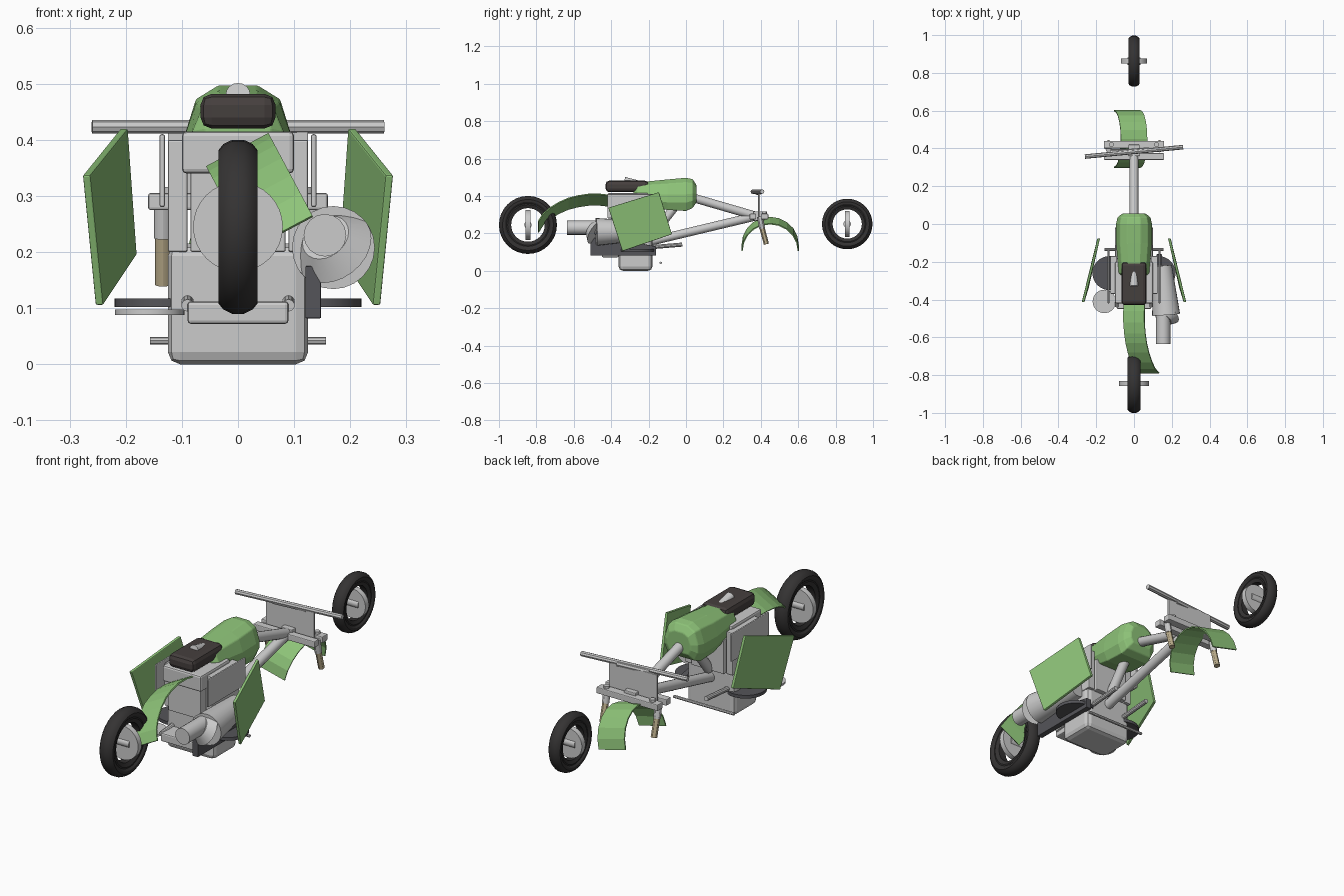
import bpy, bmesh, math
from mathutils import Vector, Matrix

if "Cube" in bpy.data.objects:
    bpy.data.objects.remove(bpy.data.objects["Cube"])


def material(name, r, g, b):
    m = bpy.data.materials.new(name)
    m.diffuse_color = (r, g, b, 1)
    m.use_nodes = True
    m.node_tree.nodes["Principled BSDF"].inputs["Base Color"].default_value = m.diffuse_color
    return m


GREEN = material("green_paint", 0.27, 0.55, 0.19)
DARK = material("dark_rubber", 0.035, 0.033, 0.033)
SEAT = material("seat_leather", 0.06, 0.05, 0.048)
SOOT = material("dark_metal", 0.09, 0.09, 0.1)
GOLD = material("fork_gold", 0.5, 0.42, 0.26)


def finish(name, bm, mat=None, smooth=True, bevel=0, thick=0, segments=2):
    bmesh.ops.recalc_face_normals(bm, faces=bm.faces)
    me = bpy.data.meshes.new(name)
    bm.to_mesh(me)
    bm.free()
    ob = bpy.data.objects.new(name, me)
    bpy.context.collection.objects.link(ob)
    if mat:
        me.materials.append(mat)
    if thick:
        s = ob.modifiers.new("thickness", 'SOLIDIFY')
        s.thickness, s.offset = thick, 0
    if bevel:
        b = ob.modifiers.new("bevel", 'BEVEL')
        b.width, b.segments = bevel, segments
    if smooth:
        bpy.context.view_layer.objects.active = ob
        bpy.ops.object.select_all(action='DESELECT')
        ob.select_set(True)
        bpy.ops.object.shade_smooth_by_angle(angle=math.radians(30))
    return ob


def box(name, x, y, z, mat=None, bevel=0.004):
    """Box from (min, max) ranges."""
    bm = bmesh.new()
    bmesh.ops.create_cube(bm, size=1)
    for v in bm.verts:
        v.co = [sum(r) / 2 + c * (r[1] - r[0]) for r, c in zip((x, y, z), v.co)]
    return finish(name, bm, mat, False, bevel)


def tube(name, a, b, r1, r2=None, mat=None, sides=16):
    """Cylinder or cone between two points."""
    a, b = Vector(a), Vector(b)
    bm = bmesh.new()
    rot = (b - a).to_track_quat('Z', 'Y').to_matrix().to_4x4()
    bmesh.ops.create_cone(bm, cap_ends=True, segments=sides, radius1=r1,
                          radius2=r1 if r2 is None else r2, depth=(b - a).length,
                          matrix=Matrix.Translation((a + b) / 2) @ rot)
    return finish(name, bm, mat)


def loft(name, sections, mat, bevel=0):
    """Skin closed cross-sections and cap both ends."""
    bm = bmesh.new()
    rings = [[bm.verts.new(p) for p in s] for s in sections]
    n = len(rings[0])
    for p, q in zip(rings, rings[1:]):
        for i in range(n):
            bm.faces.new((p[i], p[(i + 1) % n], q[(i + 1) % n], q[i]))
    bm.faces.new(rings[0])
    bm.faces.new(rings[-1])
    return finish(name, bm, mat, False, bevel)


def wheel(name, y, z, r, w, hole, disc):
    # tyre: revolved profile with shoulder grooves
    prof = [(hole, -.55), (hole, .55), (.70, .78), (.74, .74), (.80, .95), (.88, 1),
            (.95, .75), (1, .3), (1, -.3), (.95, -.75), (.88, -1), (.80, -.95),
            (.74, -.74), (.70, -.78)]
    bm = bmesh.new()
    n, k = 32, len(prof)
    rings = []
    for i in range(n):
        t = math.tau * i / n
        rings.append([bm.verts.new((w * p[1], y + r * p[0] * math.cos(t),
                                    z + r * p[0] * math.sin(t))) for p in prof])
    for i in range(n):
        a, b = rings[i], rings[(i + 1) % n]
        for j in range(k):
            bm.faces.new((a[j], a[(j + 1) % k], b[(j + 1) % k], b[j]))
    finish(name + "_tyre", bm, DARK)
    # crosswise hub disc and axle
    tube(name + "_disc", (0, y - .013, z), (0, y + .013, z), disc, sides=32)
    tube(name + "_axle", (-.035, y, z), (.035, y, z), .02)


def fender(name, path, centre_x, centre_z, half, roll):
    # strip following (y, drop) points, rolled about the y axis
    bm = bmesh.new()
    c, s = math.cos(roll), math.sin(roll)
    rows = []
    for y, d in path:
        rows.append([bm.verts.new((centre_x + u * half * c + d * s, y,
                                   centre_z + u * half * s - d * c)) for u in (-1, 1)])
    for p, q in zip(rows, rows[1:]):
        bm.faces.new((p[0], p[1], q[1], q[0]))
    finish(name, bm, GREEN, False, thick=.006)


# wheels
wheel("rear_wheel", -.845, .245, .155, .035, .58, .08)
wheel("front_wheel", .862, .25, .135, .03, .58, .07)

# fenders
fender("rear_fender", [(-.42, .005), (-.46, 0), (-.52, 0), (-.58, .01), (-.63, .025),
                       (-.68, .05), (-.73, .085), (-.765, .12), (-.79, .165)],
       0, .38, .063, math.radians(28))
arc = [math.pi * i / 10 for i in range(11)]
fender("front_fender", [(.45 - .15 * math.cos(t), .15 * (1 - math.sin(t))) for t in arc],
       0, .268, .072, math.radians(-14))

# fuel tank
half = [(.035, 1), (.075, .86), (.095, .5), (.095, .25), (.075, 0)]
outline = half + [(-x, h) for x, h in reversed(half)]
stations = [(-.28, .6, .385, .455), (-.26, .85, .36, .472), (-.1, 1, .325, .488),
            (0, 1, .32, .497), (.035, .92, .335, .49), (.055, .65, .365, .46)]
loft("fuel_tank", [[(x * k, y, lo + h * (hi - lo)) for x, h in outline]
                   for y, k, lo, hi in stations], GREEN, .004)

# seat
box("seat", (-.067, .067), (-.43, -.2), (.42, .482), SEAT, .02)
tube("seat_spar", (0, -.33, .48), (0, -.2, .45), .022, .018)

# frame tubes
tube("upper_frame_tube", (0, -.1, .43), (0, .4, .285), .023)
tube("lower_frame_tube", (0, -.2, .155), (0, .4, .298), .023)
tube("down_tube", (0, -.17, .2), (0, -.03, .38), .023)

# engine
box("crankcase", (-.125, .125), (-.36, -.18), (0, .215), None, .022)
box("cylinder_block", (-.085, .085), (-.4, -.16), (.2, .36))
box("under_seat_box", (-.1, .1), (-.42, -.2), (.34, .415), None, .008)
box("rear_cross_block", (-.09, .09), (-.45, -.36), (.072, .112), None, .006)
tube("foot_rod", (-.157, -.135, .042), (.157, -.135, .042), .007, sides=8)

# left-hand canister lid
tube("left_lid", (-.157, -.41, .088), (-.157, -.41, .098), .062, sides=32)

# right-hand exhaust
tube("exhaust_chamber", (.15, -.22, .215), (.17, -.48, .208), .05, .074, sides=24)
tube("exhaust_cone", (.17, -.479, .208), (.156, -.505, .226), .074, .045, sides=24)
tube("exhaust_tip", (.155, -.46, .23), (.155, -.635, .23), .038)
loft("exhaust_bracket", [[(x, -.51, .082), (x, -.16, .082), (x, -.16, .13),
                          (x, -.4, .175), (x, -.51, .175)] for x in (.12, .148)], SOOT, .002)

# fork bridges, front plate, handlebar
box("front_fork_bridge", (-.16, .16), (.4, .44), (.275, .305))
box("rear_fork_bridge", (-.16, .16), (.34, .375), (.275, .305))
box("steering_head", (-.03, .03), (.36, .42), (.268, .318))
box("front_plate", (-.125, .125), (.386, .396), (.29, .42), None, .002)
tube("handlebar", (-.26, .357, .423), (.26, .407, .423), .012, sides=8)
tube("handlebar_clamp", (-.08, .38, .418), (.08, .393, .418), .013, sides=8)

# mirrored parts
corners = [(.27, -.415, .337), (.203, -.145, .42), (.187, -.075, .195), (.247, -.34, .105)]
for side, s in (("left", -1), ("right", 1)):
    # big green side panel
    loft(side + "_side_panel", [[(s * (x + o), y, z) for x, y, z in corners]
                                for o in (-.007, .007)], GREEN, .003)
    # inner side plate and block flank
    box(side + "_side_plate", sorted((s * .13, s * .14)), (-.42, -.14), (.28, .41))
    box(side + "_block_flank", sorted((s * .09, s * .125)), (-.37, -.17), (.2, .4))
    # flywheel cover and lower rod
    tube(side + "_round_cover", (s * .13, -.26, .102), (s * .13, -.26, .117), .09,
         mat=SOOT, sides=32)
    tube(side + "_lower_rod", (s * .09, -.44, .105), (s * .09, -.02, .14), .011, sides=10)
    # fork leg stub
    tube(side + "_fork_leg", (s * .134, .43, .142), (s * .134, .405, .235), .014,
         mat=GOLD, sides=12)
    tube(side + "_fork_sleeve", (s * .134, .407, .225), (s * .134, .395, .29), .016, sides=12)
    tube(side + "_fork_cap", (s * .12, .42, .3), (s * .12, .42, .316), .013, sides=12)
